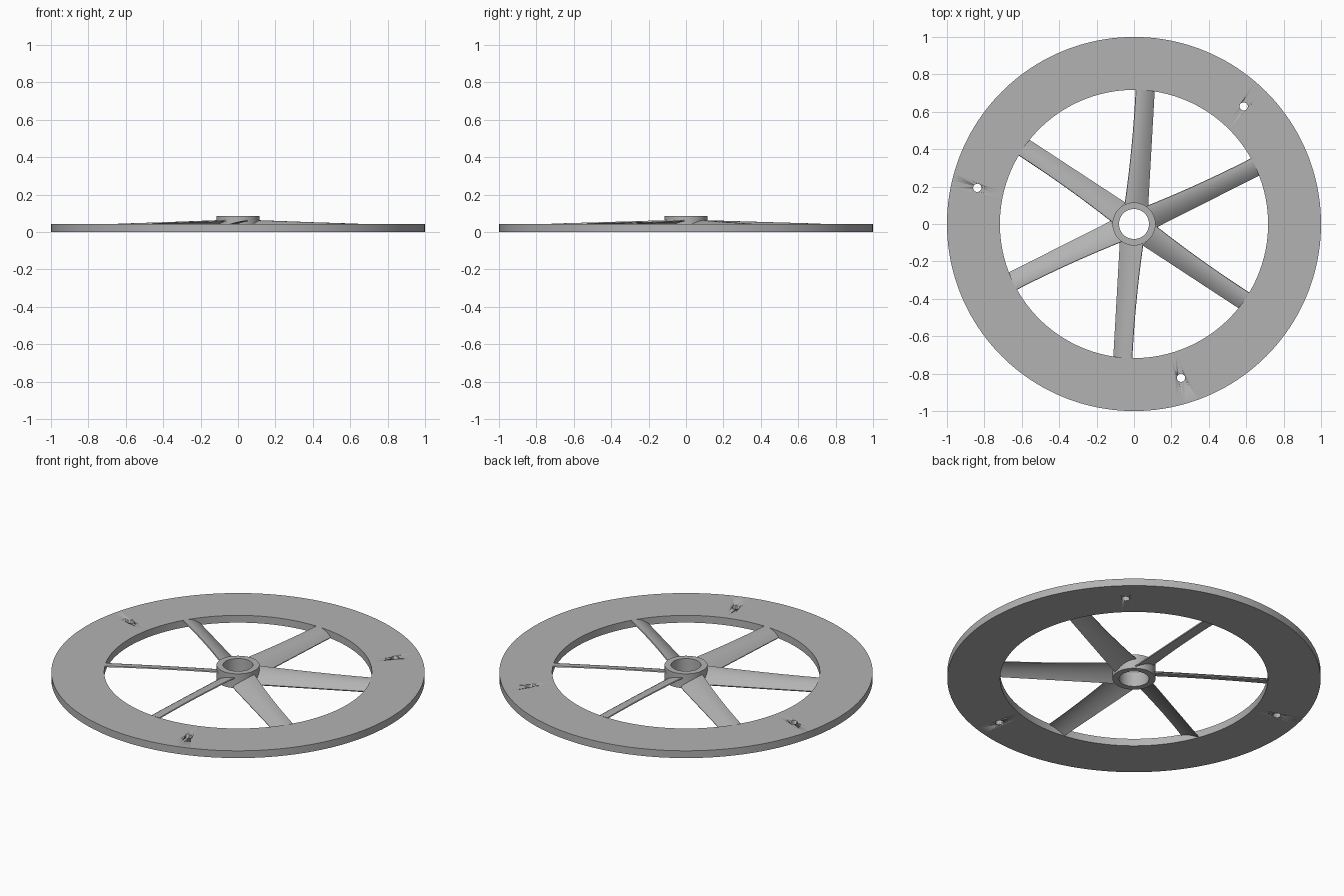
import bpy, bmesh, math
from mathutils import Matrix

if "Cube" in bpy.data.objects:
    bpy.data.objects.remove(bpy.data.objects["Cube"])

grey = bpy.data.materials.new("plain_grey")
grey.use_nodes = True
colour = (0.45, 0.45, 0.45, 1)
grey.diffuse_color = colour
grey.node_tree.nodes["Principled BSDF"].inputs["Base Color"].default_value = colour


def finish(bm, name, angle=35):
    bmesh.ops.recalc_face_normals(bm, faces=bm.faces)
    mesh = bpy.data.meshes.new(name)
    bm.to_mesh(mesh)
    bm.free()
    mesh.materials.append(grey)
    ob = bpy.data.objects.new(name, mesh)
    bpy.context.collection.objects.link(ob)
    bpy.ops.object.select_all(action="DESELECT")
    ob.select_set(True)
    bpy.context.view_layer.objects.active = ob
    bpy.ops.object.shade_smooth_by_angle(angle=math.radians(angle))
    return ob


def skin(bm, loops, closed=False):
    """Join matching vertex loops with quads."""
    n = len(loops[0])
    for a, b in zip(loops, loops[1:] + (loops[:1] if closed else [])):
        for i in range(n):
            j = (i + 1) % n
            bm.faces.new((a[i], a[j], b[j], b[i]))


def annulus(name, inner, outer, bottom, top, segments):
    bm = bmesh.new()
    loops = []
    for r, z in ((inner, bottom), (outer, bottom), (outer, top), (inner, top)):
        loops.append([bm.verts.new((r * math.cos(t), r * math.sin(t), z))
                      for t in (math.tau * i / segments for i in range(segments))])
    skin(bm, loops, closed=True)
    return finish(bm, name)


# Flat outer ring with three bolt holes
ring = annulus("outer_ring", 0.717, 1.0, 0, 0.043, 160)
bm = bmesh.new()
for degrees in (47, 167, 287):
    t = math.radians(degrees)
    place = Matrix.Translation((0.86 * math.cos(t), 0.86 * math.sin(t), 0.02))
    bmesh.ops.create_cone(bm, cap_ends=True, segments=32, radius1=0.022,
                          radius2=0.022, depth=0.2, matrix=place)
cutter = finish(bm, "bolt_hole_cutter")
cutter.hide_render = True
cut = ring.modifiers.new("bolt_holes", "BOOLEAN")
cut.object = cutter
cut.operation = "DIFFERENCE"
cut.solver = "EXACT"
bpy.context.view_layer.objects.active = ring
bpy.ops.object.modifier_apply(modifier=cut.name)
bpy.data.objects.remove(cutter)

# Hub tube
annulus("hub", 0.08, 0.115, 0, 0.085, 96)


def blade(name, turn):
    """Pitched, cambered plate swept from the hub to the ring."""
    bm = bmesh.new()
    loops, stations, chords = [], 20, 12
    for s in range(stations + 1):
        f = s / stations
        r = 0.1 + 0.62 * f
        high = -0.05 + 0.09 * f - 0.03 * f * f
        low = 0.075 + 0.035 * f
        z_high, z_low = 0.060 - 0.019 * f, 0.006 - 0.002 * f
        top, under = [], []
        for c in range(chords + 1):
            u = c / chords
            bow = 4 * u * (1 - u)
            x = high + (low - high) * u
            z = z_high + (z_low - z_high) * u + 0.010 * bow
            half = 0.003 + 0.002 * bow
            top.append(bm.verts.new((x + half * 0.4, r, z + half)))
            under.append(bm.verts.new((x - half * 0.4, r, z - half)))
        loops.append(top + under[::-1])
    skin(bm, loops)
    bm.faces.new(loops[0])
    bm.faces.new(loops[-1])
    bmesh.ops.rotate(bm, verts=bm.verts, matrix=Matrix.Rotation(turn, 3, "Z"))
    return finish(bm, name)


# Six blades around the hub
for i in range(6):
    blade(f"blade_{i + 1}", i * math.tau / 6)
